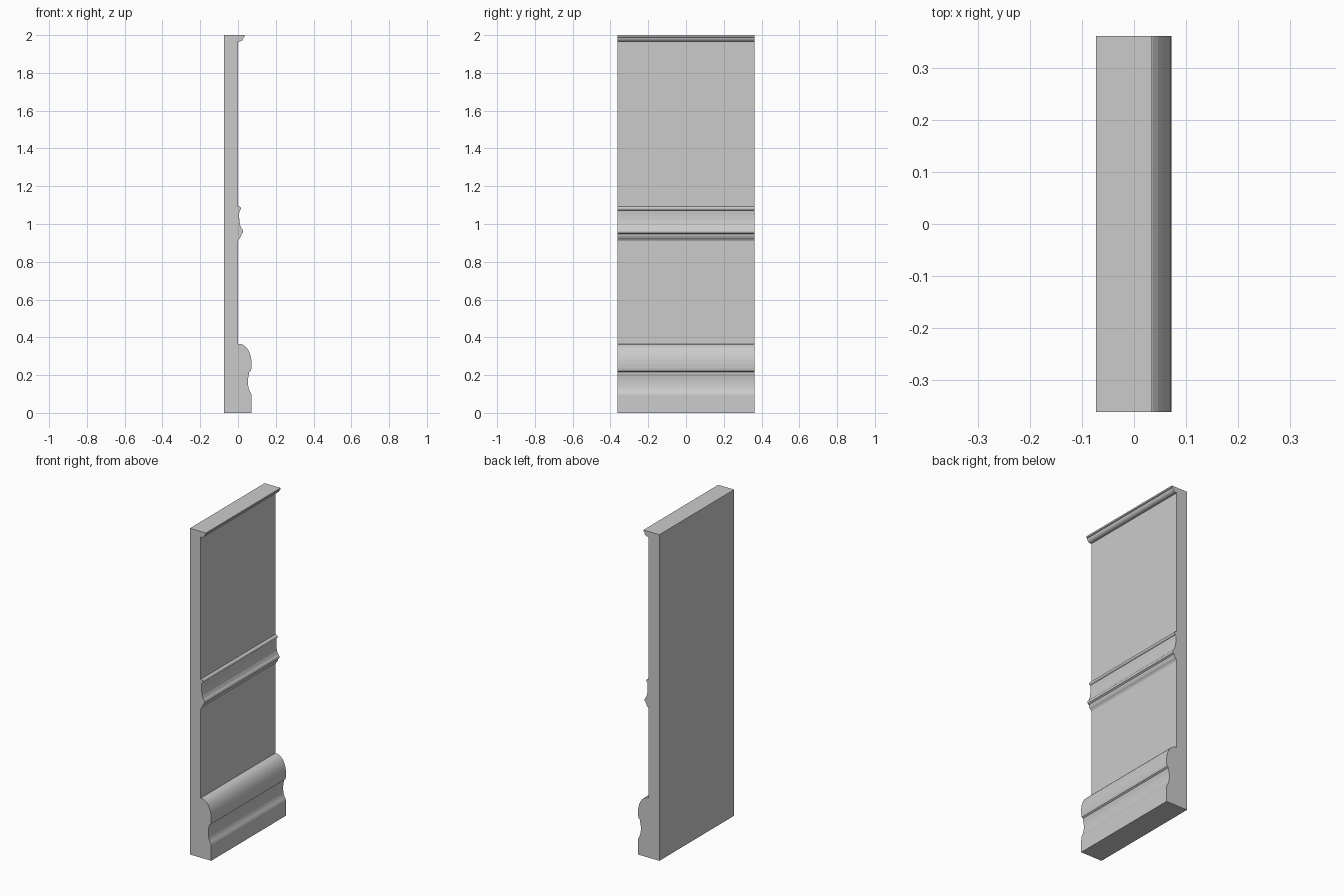
import bpy, bmesh
from math import cos, sin, radians

if "Cube" in bpy.data.objects:
    bpy.data.objects.remove(bpy.data.objects["Cube"])

HALF = 0.362     # half length along y
BACK = -0.073    # rear face of the wall


def arc(cx, cz, rx, rz, a0, a1, n):
    """Points along an elliptical arc, angles in degrees."""
    return [(cx + rx * cos(radians(a0 + (a1 - a0) * i / n)),
             cz + rz * sin(radians(a0 + (a1 - a0) * i / n))) for i in range(n + 1)]


def extrude_profile(name, points):
    """Sweep a closed x-z profile along the whole y length."""
    bm = bmesh.new()
    face = bm.faces.new([bm.verts.new((x, -HALF, z)) for x, z in points])
    swept = bmesh.ops.extrude_face_region(bm, geom=[face], use_keep_orig=True)
    moved = [v for v in swept["geom"] if isinstance(v, bmesh.types.BMVert)]
    bmesh.ops.translate(bm, verts=moved, vec=(0, 2 * HALF, 0))
    bmesh.ops.recalc_face_normals(bm, faces=bm.faces)
    mesh = bpy.data.meshes.new(name)
    bm.to_mesh(mesh)
    bm.free()
    obj = bpy.data.objects.new(name, mesh)
    bpy.context.collection.objects.link(obj)
    return obj


# Flat wall section
extrude_profile("wall", [(BACK, 0), (0, 0), (0, 2), (BACK, 2)])

# Baseboard: rounded cap, small undercut, cove, then a plain plinth
extrude_profile("baseboard",
                [(0, 0), (0, 0.365)]
                + arc(0.007, 0.26, 0.065, 0.105, 84, 0, 8)
                + [(0.071, 0.235), (0.068, 0.222), (0.059, 0.216), (0.058, 0.205),
                   (0.055, 0.195), (0.053, 0.175), (0.053, 0.155), (0.055, 0.135),
                   (0.060, 0.120), (0.067, 0.107), (0.071, 0.097), (0.072, 0)])

# Chair rail: top bead, long cove, nose and lower bead
extrude_profile("chair_rail",
                [(0, 0.91), (0, 1.093)]
                + arc(0.004, 1.082, 0.012, 0.011, 90, -70, 6)
                + [(0.007, 1.068), (0.006, 1.045), (0.007, 1.02), (0.011, 0.995),
                   (0.018, 0.978), (0.026, 0.968), (0.028, 0.960), (0.026, 0.952),
                   (0.018, 0.946), (0.016, 0.936), (0.011, 0.926), (0.004, 0.919)])

# Top moulding: short lip over a quarter round
extrude_profile("top_moulding",
                [(0, 1.966), (0, 2), (0.035, 2), (0.035, 1.991), (0.031, 1.989)]
                + arc(0.007, 1.988, 0.022, 0.022, 0, -90, 6))
